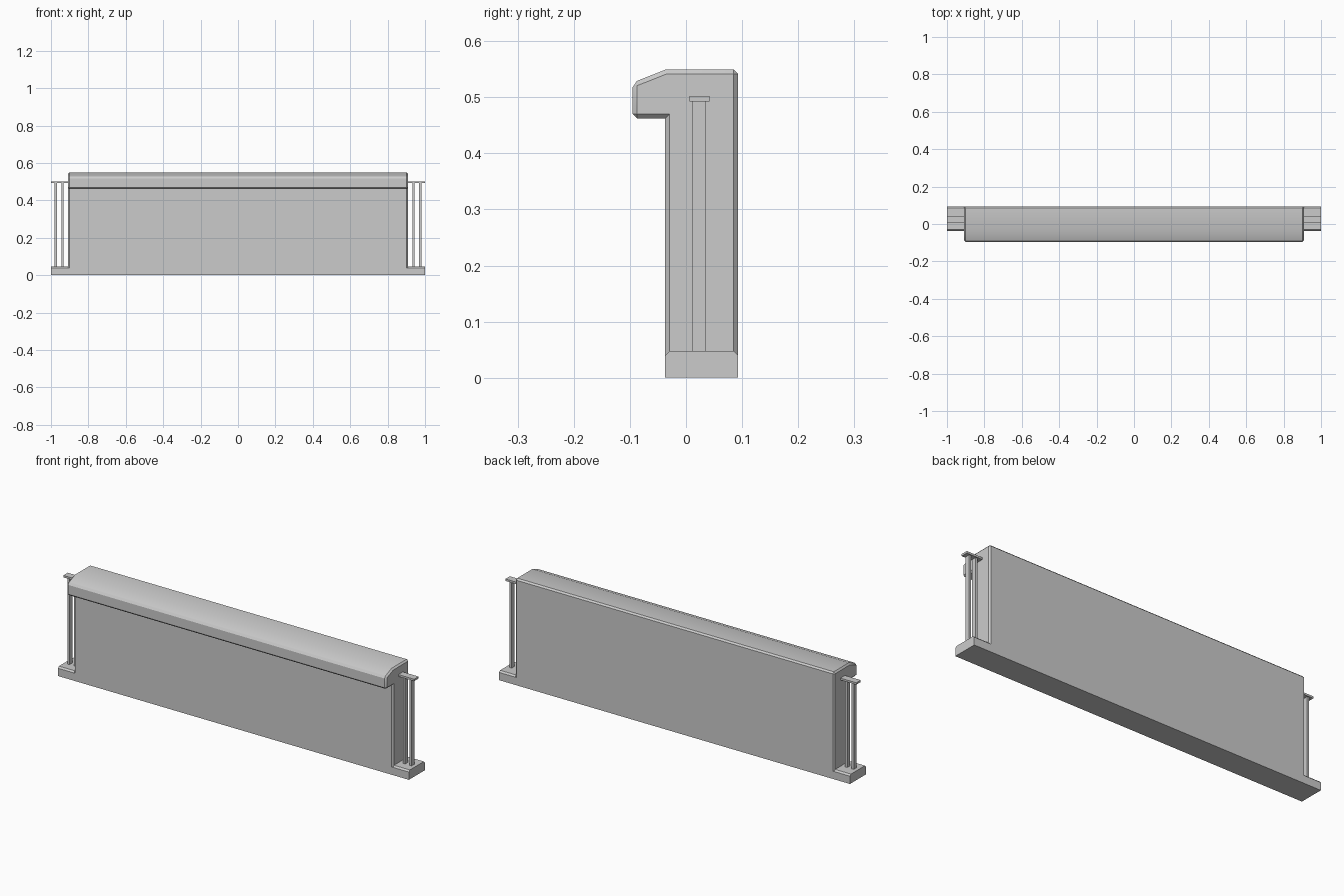
import bpy, bmesh, math

cube = bpy.data.objects.get("Cube")
if cube:
    bpy.data.objects.remove(cube, do_unlink=True)

# One plain grey for the whole model
grey = bpy.data.materials.new("light_grey")
grey.use_nodes = True
color = (0.6, 0.6, 0.6, 1)
grey.diffuse_color = color
grey.node_tree.nodes["Principled BSDF"].inputs["Base Color"].default_value = color


def prism(name, profile, x0, x1):
    """Extrude a (y, z) profile along x."""
    bm = bmesh.new()
    face = bm.faces.new([bm.verts.new((x0, y, z)) for y, z in profile])
    ext = bmesh.ops.extrude_face_region(bm, geom=[face])
    moved = [v for v in ext["geom"] if isinstance(v, bmesh.types.BMVert)]
    bmesh.ops.translate(bm, verts=moved, vec=(x1 - x0, 0, 0))
    bmesh.ops.recalc_face_normals(bm, faces=bm.faces)
    mesh = bpy.data.meshes.new(name)
    bm.to_mesh(mesh)
    bm.free()
    mesh.materials.append(grey)
    obj = bpy.data.objects.new(name, mesh)
    bpy.context.collection.objects.link(obj)
    return obj


def box(name, x, y, z):
    return prism(name, [(y[0], z[0]), (y[1], z[0]), (y[1], z[1]), (y[0], z[1])], *x)


FRONT, BACK, LIP, END = -0.037, 0.093, -0.095, 0.91
BASE_TOP, CH = 0.048, 0.008

# Wall with an overhanging front lip, chamfered on its outer edges
wall = prism("barrier_wall", [
    (FRONT, BASE_TOP - CH), (BACK, BASE_TOP - CH), (BACK, 0.549), (FRONT, 0.549),
    (LIP, 0.526), (LIP, 0.462), (FRONT, 0.462)], -END, END)
bm = bmesh.new()
bm.from_mesh(wall.data)
edges = [e for e in bm.edges
         if e.is_convex and e.calc_face_angle() > math.radians(30)
         and max(v.co.z for v in e.verts) > BASE_TOP]
bmesh.ops.bevel(bm, geom=edges, offset=CH, segments=1, affect="EDGES")
bm.to_mesh(wall.data)
bm.free()

# Base strip with chamfered long top edges on the projecting ends
box("base_strip", (-END, END), (FRONT, BACK), (0, BASE_TOP - CH))
for side, s in (("left", 1), ("right", -1)):
    prism(side + "_base_end", [
        (FRONT, 0), (BACK, 0), (BACK, BASE_TOP - CH), (BACK - CH, BASE_TOP),
        (FRONT + CH, BASE_TOP), (FRONT, BASE_TOP - CH)], s * END, s)
    # Twin posts under a flat cap
    for i, x in enumerate((0.938, 0.975)):
        box(f"{side}_post_{i + 1}", (s * (x - 0.006), s * (x + 0.006)),
            (0.012, 0.035), (BASE_TOP, 0.494))
    box(side + "_post_cap", (s * END, s), (0.006, 0.042), (0.492, 0.502))

# Soft shading across the shallow lip slope
bpy.ops.object.select_all(action="DESELECT")
wall.select_set(True)
bpy.context.view_layer.objects.active = wall
bpy.ops.object.shade_smooth_by_angle(angle=math.radians(30))
